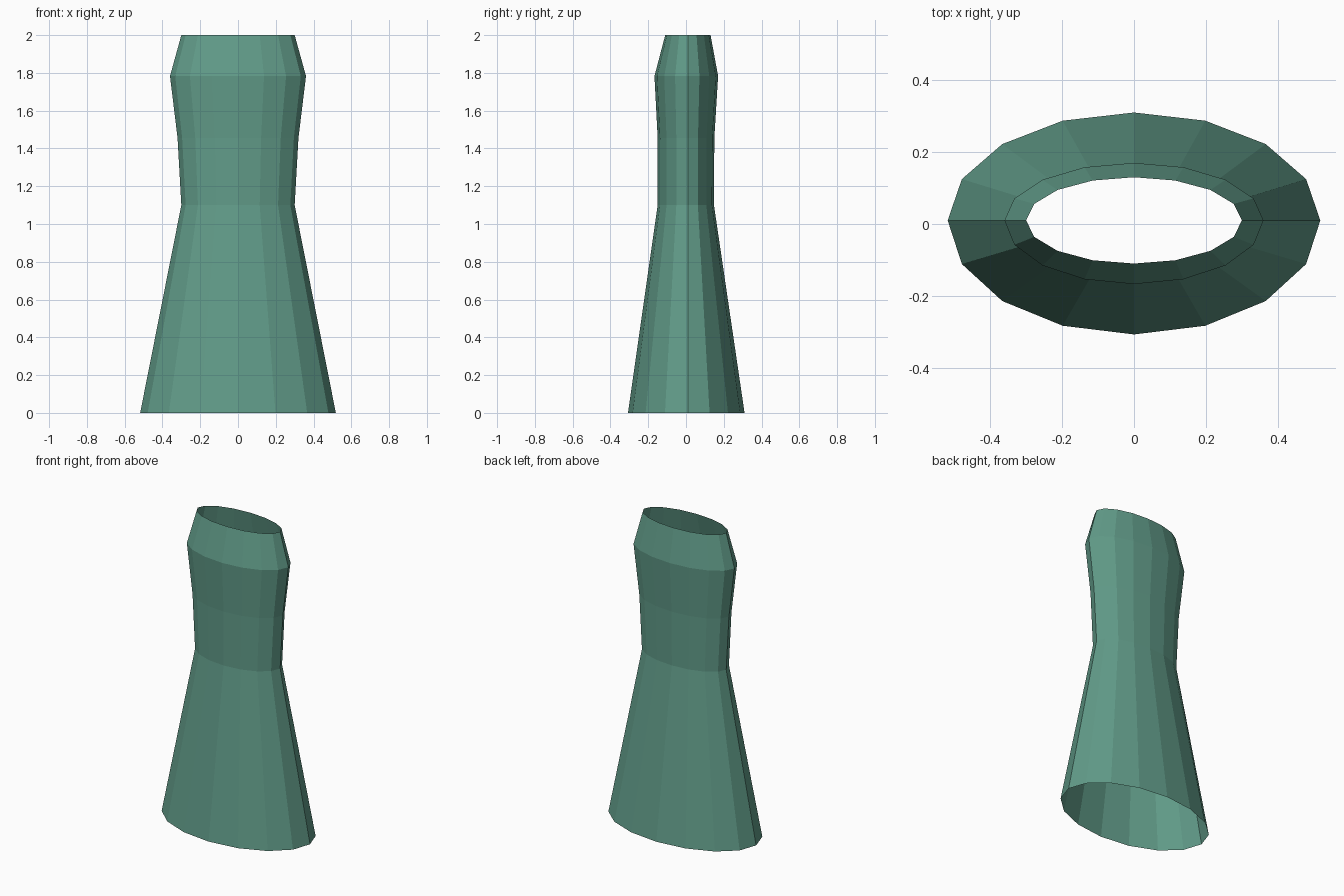
import bpy, bmesh
from math import cos, sin, tau

if "Cube" in bpy.data.objects:
    bpy.data.objects.remove(bpy.data.objects["Cube"])

SIDES = 16
CENTRE_Y = 0.01
# Rings: height, half width, front depth, back depth
RINGS = [
    (0.00, 0.518, 0.317, 0.30),
    (1.10, 0.30, 0.16, 0.138),
    (1.455, 0.32, 0.16, 0.14),
    (1.783, 0.36, 0.177, 0.16),
    (2.00, 0.30, 0.12, 0.12),
]


def add_ring(bm, z, rx, front, back):
    ring = []
    for i in range(SIDES):
        a = tau * i / SIDES
        depth = back if sin(a) > 0 else front
        ring.append(bm.verts.new((rx * cos(a), CENTRE_Y + depth * sin(a), z)))
    return ring


# Open flared tube with an oval cross-section
bm = bmesh.new()
rings = [add_ring(bm, *r) for r in RINGS]
for low, high in zip(rings, rings[1:]):
    for i in range(SIDES):
        j = (i + 1) % SIDES
        bm.faces.new((low[i], low[j], high[j], high[i]))

mesh = bpy.data.meshes.new("flared_sleeve")
bm.to_mesh(mesh)
bm.free()
sleeve = bpy.data.objects.new("flared_sleeve", mesh)
bpy.context.collection.objects.link(sleeve)

# Green cloth colour
mat = bpy.data.materials.new("green")
mat.diffuse_color = (0.12, 0.33, 0.25, 1)
mat.use_nodes = True
mat.node_tree.nodes["Principled BSDF"].inputs["Base Color"].default_value = mat.diffuse_color
mesh.materials.append(mat)
